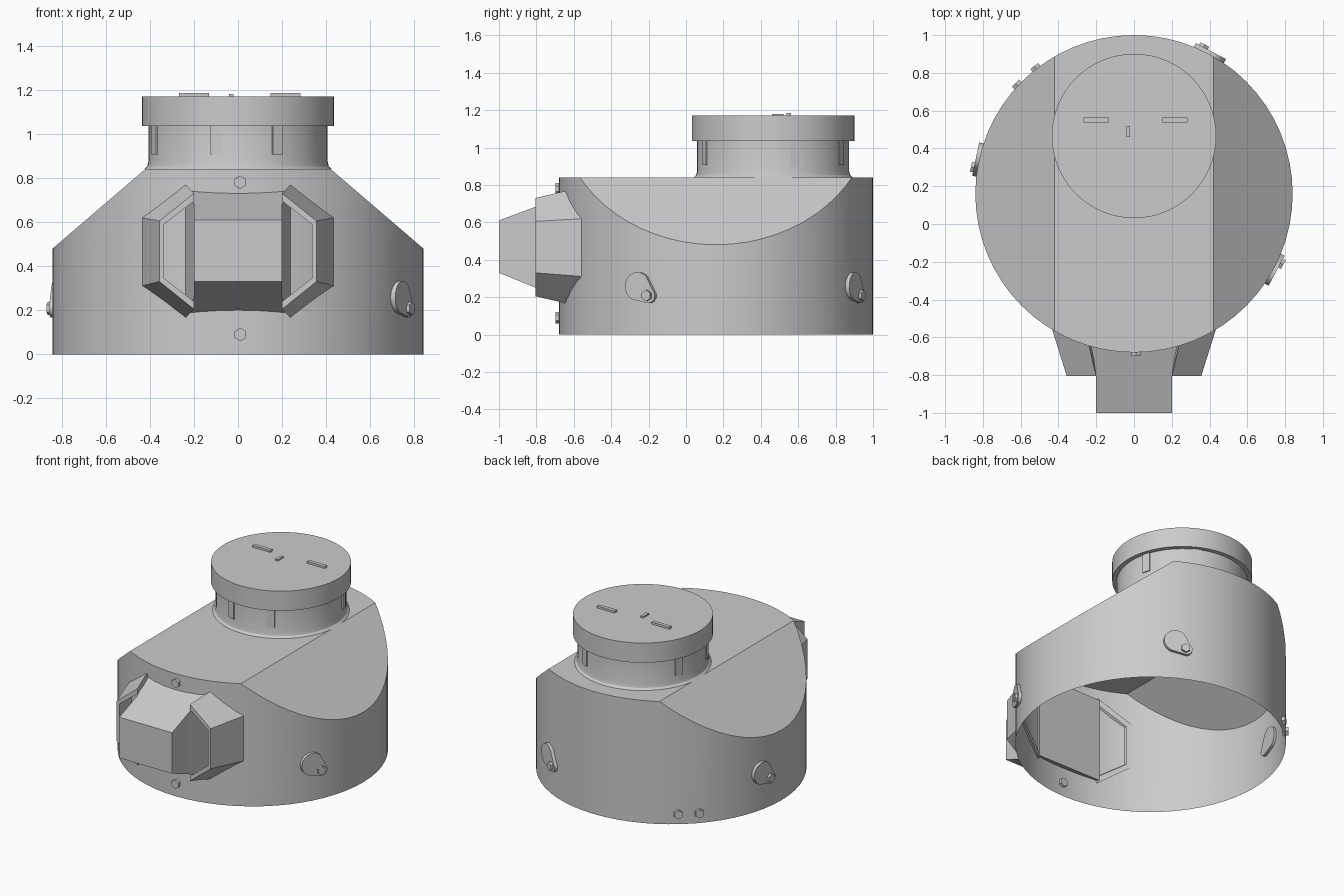
import bpy, bmesh, math
from mathutils import Matrix, Vector

if "Cube" in bpy.data.objects:
    bpy.data.objects.remove(bpy.data.objects["Cube"])

CY, R, H = 0.16, 0.84, 0.84      # body centre y, radius, height
NY = 0.466                       # neck centre y


def finish(name, bm, smooth=True, fix=True):
    if fix:
        bmesh.ops.recalc_face_normals(bm, faces=bm.faces[:])
    me = bpy.data.meshes.new(name)
    bm.to_mesh(me)
    bm.free()
    ob = bpy.data.objects.new(name, me)
    bpy.context.collection.objects.link(ob)
    if smooth:
        bpy.ops.object.select_all(action='DESELECT')
        ob.select_set(True)
        bpy.context.view_layer.objects.active = ob
        bpy.ops.object.shade_smooth_by_angle(angle=math.radians(25))
    return ob


def loft(bm, loops, closed):
    """Bridge equal-length point loops with quads."""
    rows = [[bm.verts.new(p) for p in l] for l in loops]
    n = len(rows[0])
    for a, b in zip(rows, rows[1:]):
        for i in range(n if closed else n - 1):
            j = (i + 1) % n
            bm.faces.new((a[i], a[j], b[j], b[i]))
    return rows


def wall_matrix(deg, z, r=R, cy=CY):
    """Local x = around the wall, y = up, z = outward."""
    a = math.radians(deg)
    c, s = math.cos(a), math.sin(a)
    return Matrix(((-s, 0, c, r * c), (c, 0, s, cy + r * s), (0, 1, 0, z), (0, 0, 0, 1)))


def prism(name, outline, z0, z1, mat):
    bm = bmesh.new()
    lo, hi = loft(bm, [[mat @ Vector((x, y, z)) for x, y in outline] for z in (z0, z1)], True)
    bm.faces.new(lo)
    bm.faces.new(hi)
    return finish(name, bm, smooth=len(outline) > 8)


def arc(cx, cy, r, a0, a1, n):
    return [(cx + r * math.cos(math.radians(a0 + (a1 - a0) * i / n)),
             cy + r * math.sin(math.radians(a0 + (a1 - a0) * i / n))) for i in range(n + 1)]


def wall_y(x):
    return CY - math.sqrt(R * R - x * x)


# Body shell: open-bottomed drum with two sloping shoulders
bm = bmesh.new()
bmesh.ops.create_cone(bm, cap_ends=True, segments=64, radius1=R, radius2=R, depth=H,
                      matrix=Matrix.Translation((0, CY, H / 2)))
for s in (-1, 1):
    res = bmesh.ops.bisect_plane(bm, geom=bm.verts[:] + bm.edges[:] + bm.faces[:], dist=1e-5,
                                 plane_co=(s * 0.42, 0, H), plane_no=(s * 0.36, 0, 0.42),
                                 clear_outer=True)
    bmesh.ops.holes_fill(bm, edges=[e for e in bm.edges if e.is_boundary], sides=0)
bmesh.ops.recalc_face_normals(bm, faces=bm.faces[:])
bottom = [f for f in bm.faces if all(v.co.z < 1e-4 for v in f.verts)]
bmesh.ops.delete(bm, geom=bottom, context='FACES_ONLY')
finish("body_shell", bm, fix=False)

# Neck with flared foot, and lid
for name, prof in (("neck", [(0.425, 0.84), (0.412, 0.852), (0.406, 0.875), (0.406, 1.06)]),
                   ("lid", [(0.39, 1.035), (0.435, 1.035), (0.435, 1.17)])):
    bm = bmesh.new()
    rows = loft(bm, [[(x, y, z) for x, y in arc(0, NY, r, 0, 354.375, 63)] for r, z in prof], True)
    bm.faces.new(rows[-1])
    finish(name, bm)

# Upright ribs around the neck
bar = lambda w, h: [(-w / 2, -h / 2), (w / 2, -h / 2), (w / 2, h / 2), (-w / 2, h / 2)]
for i, deg in enumerate((-158, -104, -64, 17, 63, 158)):
    prism(f"neck_rib_{i}", bar(0.05, 0.13), -0.02, 0.006, wall_matrix(deg, 0.972, 0.406, NY))

# Raised bars on the lid
for i, (x, y, w, d) in enumerate(((-0.2, 0.55, 0.135, 0.025), (0.215, 0.55, 0.135, 0.025),
                                  (-0.03, 0.49, 0.02, 0.06))):
    prism(f"lid_bar_{i}", bar(w, d), -0.005, 0.014 if i < 2 else 0.01,
          Matrix.Translation((x, y, 1.17)))

# Front window box, widening back into the wall
bm = bmesh.new()
rows = loft(bm, [[(-w, y, b), (w, y, b), (w, y, t), (-w, y, t)] for y, w, b, t in
                 ((-1.0, 0.2, 0.33, 0.61), (-0.81, 0.2, 0.253, 0.681), (-0.62, 0.245, 0.176, 0.752))],
            True)
bm.faces.new(rows[0])
bm.faces.new(rows[-1])
finish("front_window", bm, smooth=False)

# Angular brackets on both sides of the window
outer_back = [(0.24, 0.77), (0.437, 0.62), (0.437, 0.31), (0.24, 0.165)]
outer_front = [(0.2, 0.73), (0.356, 0.605), (0.356, 0.33), (0.2, 0.205)]
inner_front = [(0.2, 0.695), (0.335, 0.59), (0.335, 0.345), (0.2, 0.24)]
inner_back = [(0.225, 0.735), (0.41, 0.6), (0.41, 0.33), (0.225, 0.2)]
for side, s in (("left", -1), ("right", 1)):
    bm = bmesh.new()
    loops = [[(s * x, wall_y(x) + 0.01, z) for x, z in outer_back],
             [(s * x, -0.805, z) for x, z in outer_front],
             [(s * x, -0.805, z) for x, z in inner_front],
             [(s * x, wall_y(x) + 0.01, z) for x, z in inner_back]]
    rows = loft(bm, loops + [], False)
    for i in range(3):
        bm.faces.new((rows[3][i], rows[3][i + 1], rows[0][i + 1], rows[0][i]))
    for i in (0, 3):
        bm.faces.new([r[i] for r in rows])
    finish(f"window_bracket_{side}", bm, smooth=False)

# Hexagonal bolts in the wall
hexagon = lambda x, y, r: arc(x, y, r, 30, 330, 5)
for i, (deg, z) in enumerate(((-89.3, 0.78), (-89.3, 0.09), (128, 0.07), (137, 0.07))):
    prism(f"wall_bolt_{i}", hexagon(0, 0, 0.03), -0.02, 0.018, wall_matrix(deg, z))

# Teardrop plates, each with its own bolt
drop = arc(-0.02, 0.005, 0.075, 45, 250, 14) + arc(0.045, -0.045, 0.04, -105, 45, 8)
for i, deg in enumerate((-28, 62, 168)):
    m = wall_matrix(deg, 0.253)
    prism(f"teardrop_plate_{i}", drop, -0.02, 0.018, m)
    prism(f"teardrop_bolt_{i}", hexagon(0.04, -0.045, 0.03), 0.0, 0.034, m)
